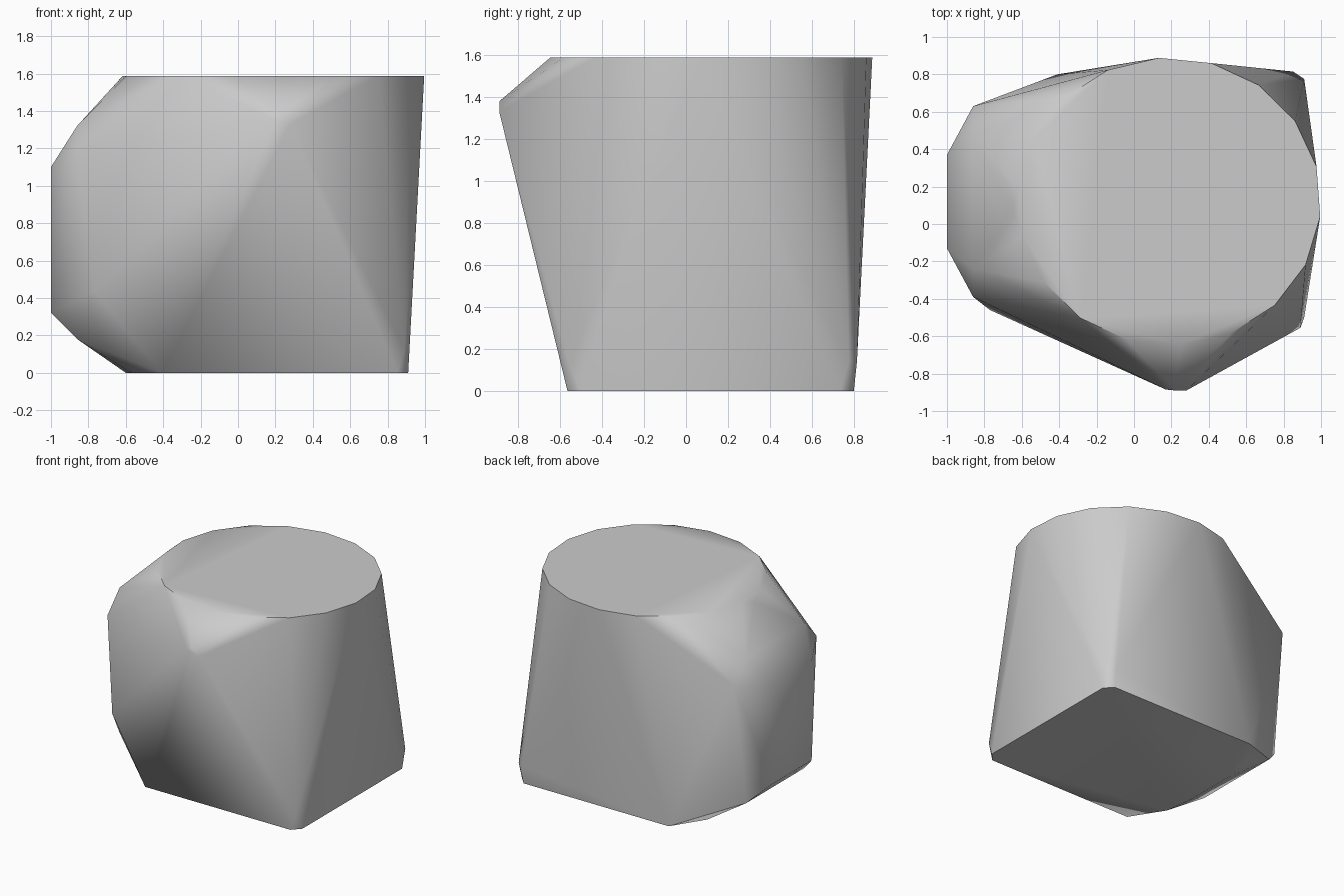
import bpy
import bmesh
from math import cos, sin, radians
from mathutils import Vector

default_cube = bpy.data.objects.get("Cube")
if default_cube:
    bpy.data.objects.remove(default_cube, do_unlink=True)

CENTRE = Vector((0.19, 0.12, 0))


def make_material(name, colour):
    material = bpy.data.materials.new(name)
    material.use_nodes = True
    material.diffuse_color = colour
    material.node_tree.nodes["Principled BSDF"].inputs["Base Color"].default_value = colour
    return material


def ellipse_ring(radius_x, radius_y, height, sides, start_degrees):
    """Points of the round top rim."""
    ring = []
    for index in range(sides):
        angle = radians(start_degrees + index * 360 / sides)
        offset = Vector((radius_x * cos(angle), radius_y * sin(angle), height))
        ring.append(CENTRE + offset)
    return ring


def mirrored_pairs(profile):
    """Each profile entry is x, half width and height of the side bulge."""
    pairs = []
    for x, half_width, height in profile:
        for side in (-1, 1):
            pairs.append(Vector((x, CENTRE.y + side * half_width, height)))
    return pairs


def wrap_hull(name, points, material):
    """Stretch a tight skin around all the guide points."""
    mesh = bpy.data.meshes.new(name)
    skin = bmesh.new()
    for point in points:
        skin.verts.new(point)
    result = bmesh.ops.convex_hull(skin, input=skin.verts[:], use_existing_faces=False)
    leftover = {item for item in result["geom_interior"] + result["geom_unused"]
                if isinstance(item, bmesh.types.BMVert)}
    bmesh.ops.delete(skin, geom=list(leftover), context="VERTS")
    bmesh.ops.dissolve_limit(skin, angle_limit=radians(0.5),
                             verts=skin.verts[:], edges=skin.edges[:])
    bmesh.ops.recalc_face_normals(skin, faces=skin.faces[:])
    skin.to_mesh(mesh)
    skin.free()
    mesh.materials.append(material)
    hull = bpy.data.objects.new(name, mesh)
    bpy.context.collection.objects.link(hull)
    return hull


# Round flat top
top_rim = ellipse_ring(radius_x=0.81, radius_y=0.77, height=1.588, sides=18, start_degrees=-6)

# Bulge on the side, from its top down to the base
side_bulge = mirrored_pairs([
    (-0.65, 0.04, 1.55),
    (-0.86, 0.36, 1.32),
    (-0.86, 0.51, 1.16),
    (-1, 0.25, 1.1),
    (-1, 0.25, 0.32),
    (-0.86, 0.36, 0.18),
    (-0.6, 0.2, 0),
    (-0.57, 0.43, 0),
])
bulge_front_corner = [Vector((-0.77, -0.46, 0.44))]

# Pointed lip at the front
front_lip = [Vector((0.22, -0.89, 1.38)), Vector((0.28, -0.89, 1.33)),
             Vector((0.17, -0.885, 1.36))]

# Square base with small clipped corners
base = [Vector(corner) for corner in (
    (-0.41, -0.565, 0), (-0.41, 0.8, 0),
    (0.85, -0.565, 0), (0.91, -0.5, 0), (0.89, -0.555, 0.12),
    (0.85, 0.8, 0), (0.91, 0.735, 0),
    (0.91, 0.775, 0.14), (0.85, 0.815, 0.14),
)]

grey = make_material("plain grey", (0.6, 0.6, 0.6, 1))
body = wrap_hull("faceted_body",
                 top_rim + side_bulge + bulge_front_corner + front_lip + base, grey)

# Soft shading over the sides, crisp edges at the top and base
bpy.ops.object.select_all(action="DESELECT")
body.select_set(True)
bpy.context.view_layer.objects.active = body
bpy.ops.object.shade_smooth_by_angle(angle=radians(45))
